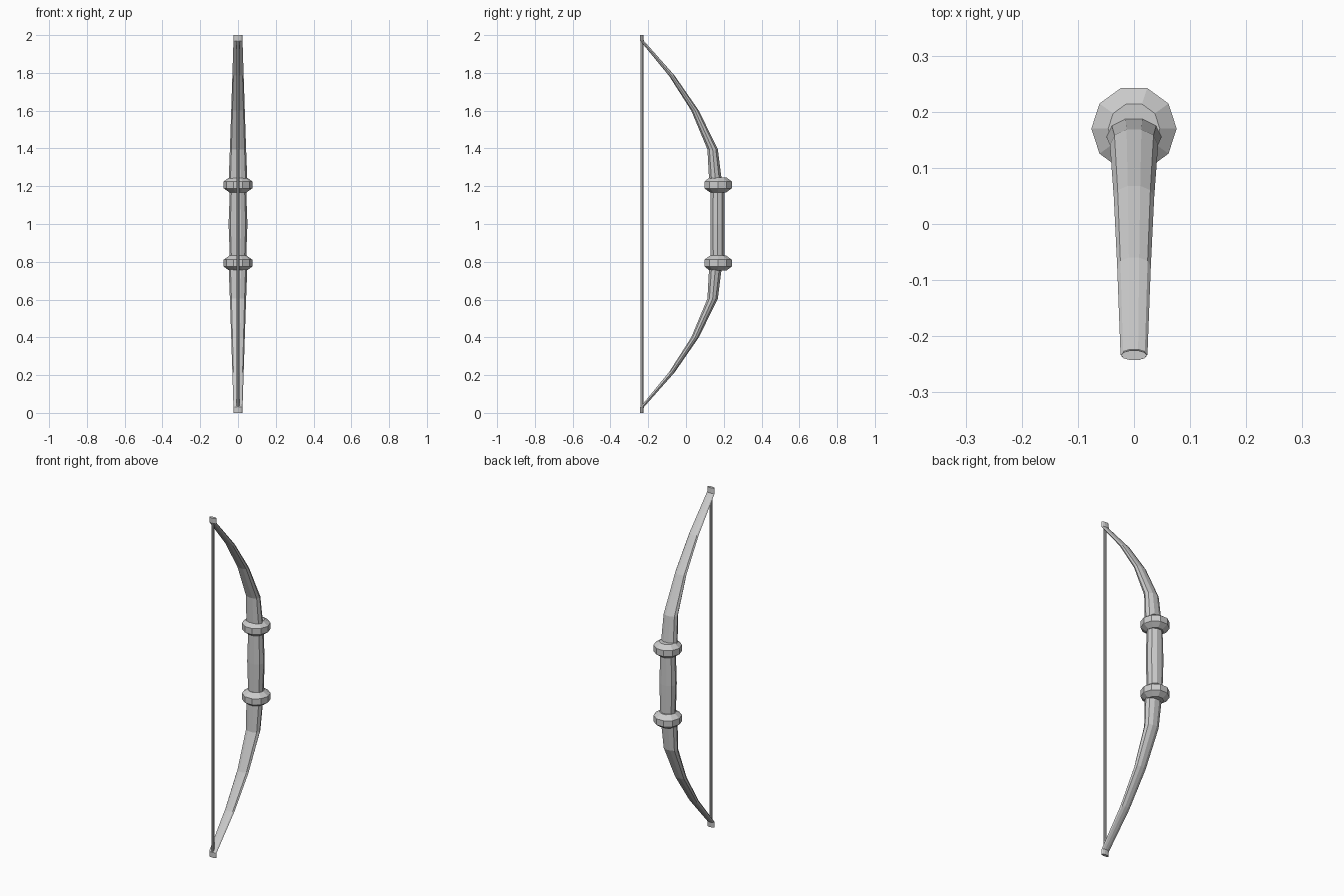
import bpy, bmesh, math

if "Cube" in bpy.data.objects:
    bpy.data.objects.remove(bpy.data.objects["Cube"])

SIDES = 10


def loft(name, sections, sides=SIDES):
    """Skin a stack of horizontal ellipses given as (z, y centre, x radius, y radius)."""
    bm = bmesh.new()
    rings = []
    for z, y, rx, ry in sections:
        rings.append([bm.verts.new((rx * math.cos(2 * math.pi * i / sides),
                                    y + ry * math.sin(2 * math.pi * i / sides), z))
                      for i in range(sides)])
    for a, b in zip(rings, rings[1:]):
        for i in range(sides):
            j = (i + 1) % sides
            bm.faces.new((a[i], a[j], b[j], b[i]))
    bm.faces.new(rings[0])
    bm.faces.new(rings[-1])
    bmesh.ops.recalc_face_normals(bm, faces=bm.faces)
    mesh = bpy.data.meshes.new(name)
    bm.to_mesh(mesh)
    bm.free()
    obj = bpy.data.objects.new(name, mesh)
    bpy.context.collection.objects.link(obj)
    return obj


def flipped(sections):
    return [(2 - z, y, rx, ry) for z, y, rx, ry in sections]


# Grip, slightly swollen in the middle
loft("grip", [(0.79, 0.167, 0.042, 0.038), (1.0, 0.167, 0.05, 0.04),
              (1.21, 0.167, 0.042, 0.038)])

# Limbs curve back and taper to flat upright tips
limb = [(1.2, 0.16, 0.042, 0.036), (1.24, 0.155, 0.049, 0.035),
        (1.395, 0.141, 0.043, 0.029), (1.6, 0.048, 0.036, 0.021),
        (1.785, -0.075, 0.030, 0.016), (1.97, -0.233, 0.024, 0.010),
        (2.0, -0.234, 0.023, 0.009)]

# Collars on both ends of the grip
collar = [(1.207 + dz, 0.17, r, r) for dz, r in
          [(-0.04, 0.045), (-0.018, 0.076), (0.018, 0.076), (0.04, 0.046)]]

for side, turn in (("upper", list), ("lower", flipped)):
    loft(side + "_limb", turn(limb))
    loft(side + "_collar", turn(collar))

# String between the tips
loft("bow_string", [(z, -0.234, 0.008, 0.008) for z in (0.025, 1.975)], 8)
